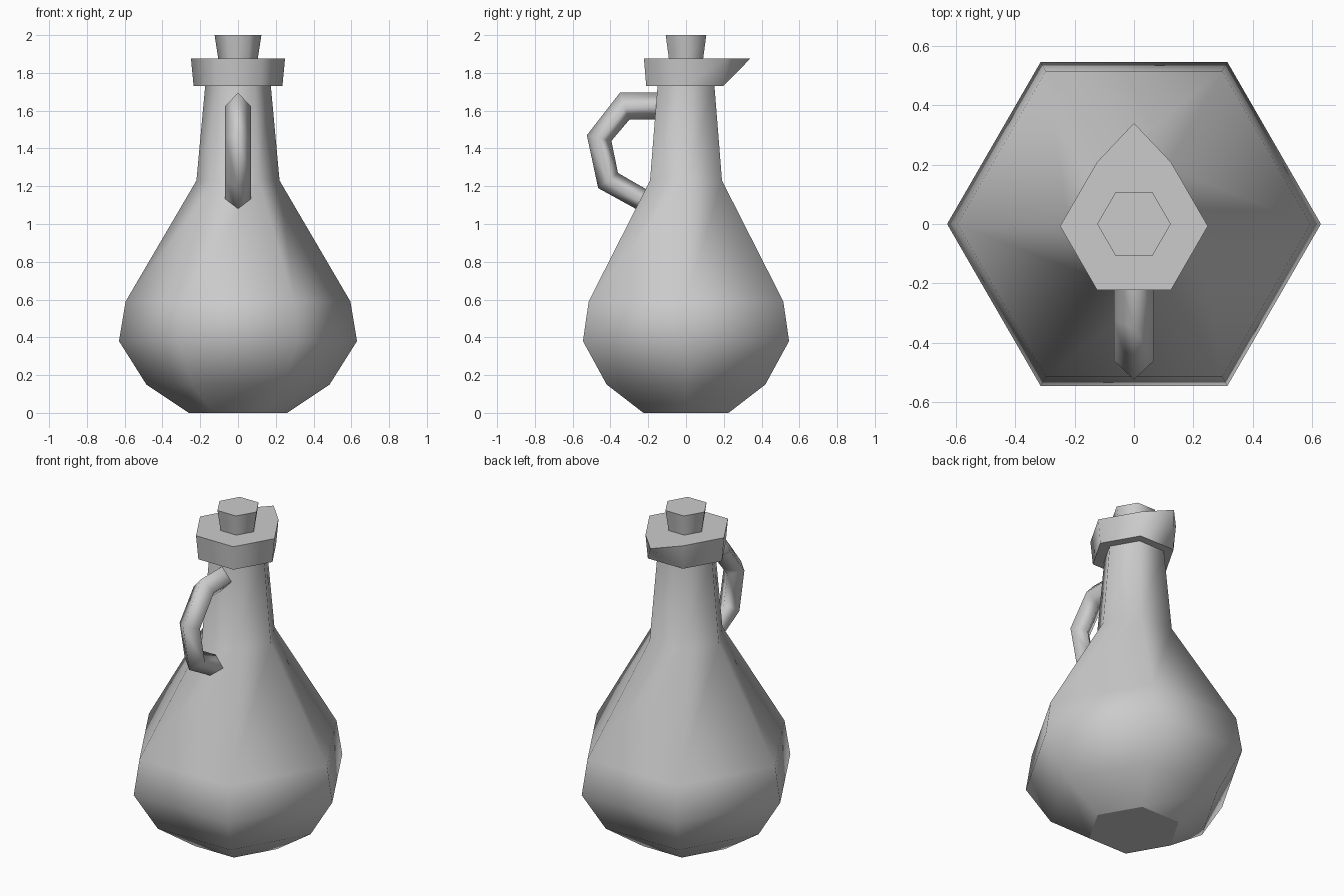
import bpy
import bmesh
from math import cos, sin, radians

cube = bpy.data.objects.get("Cube")
if cube:
    bpy.data.objects.remove(cube, do_unlink=True)

# One plain grey for the whole vessel
grey = bpy.data.materials.new("stone_grey")
grey.use_nodes = True
colour = (0.6, 0.6, 0.6, 1)
grey.diffuse_color = colour
grey.node_tree.nodes["Principled BSDF"].inputs["Base Color"].default_value = colour


def hexagon(r, z):
    return [(r * cos(radians(60 * i)), r * sin(radians(60 * i)), z) for i in range(6)]


def finish(name, bm):
    """Smooth the sides, keep caps and hard corners sharp."""
    bmesh.ops.recalc_face_normals(bm, faces=bm.faces)
    for f in bm.faces:
        f.smooth = True
    for e in bm.edges:
        if e.is_manifold and e.calc_face_angle() > radians(62):
            e.smooth = False
    for f in bm.faces:
        if abs(f.normal.z) > 0.999:
            f.smooth = False
            for e in f.edges:
                e.smooth = False
    mesh = bpy.data.meshes.new(name)
    bm.to_mesh(mesh)
    bm.free()
    mesh.materials.append(grey)
    bpy.context.collection.objects.link(bpy.data.objects.new(name, mesh))


def loft(name, rings):
    """Skin closed rings of equal size and cap both ends."""
    bm = bmesh.new()
    loops = [[bm.verts.new(p) for p in ring] for ring in rings]
    for a, b in zip(loops, loops[1:]):
        for i in range(len(a)):
            j = (i + 1) % len(a)
            bm.faces.new((a[i], a[j], b[j], b[i]))
    bm.faces.new(loops[0][::-1])
    bm.faces.new(loops[-1])
    finish(name, bm)


# Bottle body and neck
profile = [(0.26, 0), (0.485, 0.15), (0.63, 0.38), (0.595, 0.59), (0.22, 1.23), (0.173, 1.74)]
loft("bottle_body", [hexagon(r, z) for r, z in profile])

# Stopper
loft("stopper", [hexagon(0.104, 1.87), hexagon(0.124, 2.0)])

# Collar with a pouring lip pulled out of its back edge
bm = bmesh.new()
low = [bm.verts.new((x, y - 0.007, z)) for x, y, z in hexagon(0.235, 1.73)]
top = [bm.verts.new((x, y - 0.007, z)) for x, y, z in hexagon(0.249, 1.875)]
tip = bm.verts.new((0, 0.34, 1.875))
for i in range(6):
    j = (i + 1) % 6
    if i == 1:
        bm.faces.new((low[1], low[2], tip))
        bm.faces.new((low[1], tip, top[1]))
        bm.faces.new((low[2], top[2], tip))
    else:
        bm.faces.new((low[i], low[j], top[j], top[i]))
bm.faces.new(low[::-1])
bm.faces.new(top[:2] + [tip] + top[2:])
finish("pouring_collar", bm)

# Handle: diamond section swept between an outer and an inner outline (y, z)
outer = [(-0.12, 1.695), (-0.35, 1.695), (-0.525, 1.47), (-0.465, 1.19), (-0.22, 1.055)]
inner = [(-0.12, 1.552), (-0.30, 1.552), (-0.395, 1.44), (-0.36, 1.27), (-0.16, 1.155)]
rings = []
for (oy, oz), (iy, iz) in zip(outer, inner):
    my, mz = (oy + iy) / 2, (oz + iz) / 2
    rings.append([(0, oy, oz), (0.068, my, mz), (0, iy, iz), (-0.068, my, mz)])
bm = bmesh.new()
loops = [[bm.verts.new(p) for p in ring] for ring in rings]
for a, b in zip(loops, loops[1:]):
    for i in range(4):
        j = (i + 1) % 4
        bm.faces.new((a[i], a[j], b[j], b[i]))
bm.faces.new(loops[0][::-1])
bm.faces.new(loops[-1])
bmesh.ops.recalc_face_normals(bm, faces=bm.faces)
mesh = bpy.data.meshes.new("handle")
for f in bm.faces:
    f.smooth = len(f.edges) == 4 and abs(f.normal.x) > 0.01
bm.to_mesh(mesh)
bm.free()
mesh.materials.append(grey)
bpy.context.collection.objects.link(bpy.data.objects.new("handle", mesh))
